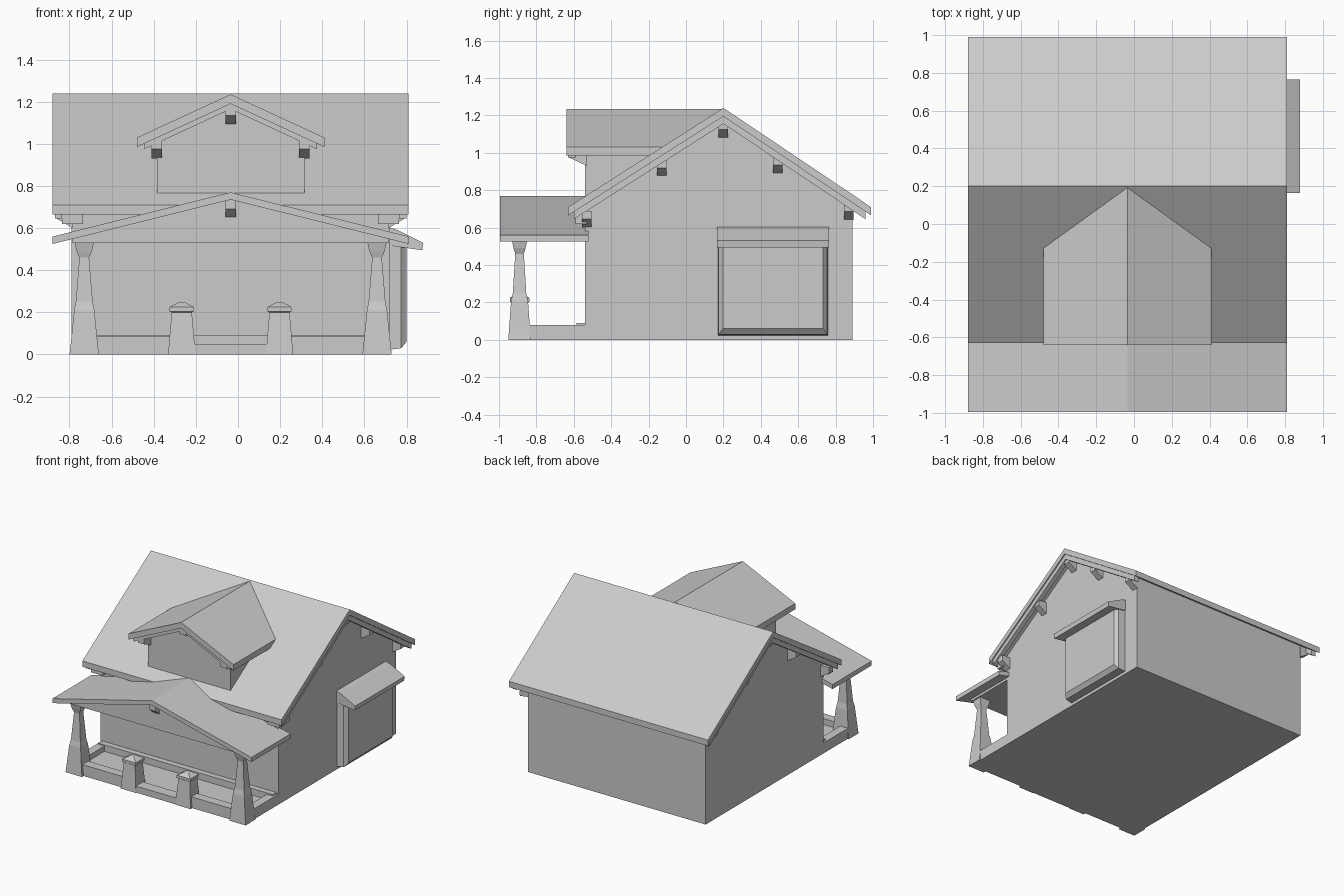
import bpy, bmesh

if "Cube" in bpy.data.objects:
    bpy.data.objects.remove(bpy.data.objects["Cube"])

CX = -0.035  # symmetry line of house, dormer and porch


def finish(name, bm):
    bmesh.ops.recalc_face_normals(bm, faces=bm.faces)
    me = bpy.data.meshes.new(name)
    bm.to_mesh(me)
    bm.free()
    ob = bpy.data.objects.new(name, me)
    bpy.context.collection.objects.link(ob)
    return ob


def bridge(name, rings):
    """Closed solid through a list of equal-length point rings."""
    bm = bmesh.new()
    vs = [[bm.verts.new(p) for p in r] for r in rings]
    for a, b in zip(vs, vs[1:]):
        n = len(a)
        for i in range(n):
            j = (i + 1) % n
            bm.faces.new((a[i], a[j], b[j], b[i]))
    caps = [bm.faces.new(vs[0][::-1]), bm.faces.new(vs[-1])]
    bmesh.ops.triangulate(bm, faces=[f for f in caps if len(f.verts) > 4])
    return finish(name, bm)


def prism(name, axis, pts, a, b):
    """Extrude a profile; 'x' uses (y, z) points, 'y' uses (x, z) points."""
    if axis == 'x':
        return bridge(name, [[(k, p, q) for p, q in pts] for k in (a, b)])
    return bridge(name, [[(p, k, q) for p, q in pts] for k in (a, b)])


def box(name, x0, x1, y0, y1, z0, z1):
    return prism(name, 'x', [(y0, z0), (y1, z0), (y1, z1), (y0, z1)], x0, x1)


def post(name, x, y, sections):
    """Square tapered post from (z, half x, half y) sections."""
    return bridge(name, [[(x - a, y - b, z), (x + a, y - b, z),
                          (x + a, y + b, z), (x - a, y + b, z)]
                         for z, a, b in sections])


def gable(name, axis, left, ridge, right, drop, a, b, lower=0.0):
    """Chevron roof slab; lower shifts it down for trim boards."""
    top = [(p, z - lower) for p, z in (left, ridge, right)]
    return prism(name, axis, top + [(p, z - drop) for p, z in top[::-1]], a, b)


# Main body with gable ends
prism("house_body", 'x', [(-0.54, 0), (0.89, 0), (0.89, 0.74), (0.2, 1.19),
                          (-0.54, 0.72)], CX - 0.755, CX + 0.755)

# Main roof
F, R, B = (-0.63, 0.71), (0.2, 1.24), (0.99, 0.71)
gable("main_roof", 'x', F, R, B, 0.045, CX - 0.845, CX + 0.845)

# Rake boards and brackets on both gable ends
for s, side in ((-1, "left"), (1, "right")):
    gable(side + "_rake_board", 'x', (-0.6, 0.73), R, (0.96, 0.73), 0.045,
          CX + s * 0.80, CX + s * 0.835, lower=0.04)
    for y, z in ((-0.53, 0.69), (-0.13, 0.965), (0.2, 1.17), (0.49, 0.98),
                 (0.87, 0.73)):
        prism(side + "_rake_bracket", 'y',
              [(CX + s * 0.75, z), (CX + s * 0.825, z),
               (CX + s * 0.825, z - 0.045), (CX + s * 0.75, z - 0.09)],
              y - 0.025, y + 0.025)
    # Eave returns at the front corners
    box(side + "_eave_return", CX + s * 0.70, CX + s * 0.80, -0.59, -0.53,
        0.62, 0.70)

# Dormer
prism("dormer_body", 'y', [(CX - 0.35, 0.74), (CX + 0.35, 0.74),
                           (CX + 0.35, 1.05), (CX, 1.2), (CX - 0.35, 1.05)],
      -0.54, 0.15)
gable("dormer_roof", 'y', (CX - 0.445, 1.03), (CX, 1.235), (CX + 0.445, 1.03),
      0.045, -0.64, 0.19)
gable("dormer_rake_board", 'y', (CX - 0.41, 1.045), (CX, 1.235),
      (CX + 0.41, 1.045), 0.03, -0.63, -0.59, lower=0.04)

# Porch roof with closed gable front
gable("porch_roof", 'y', (CX - 0.845, 0.56), (CX, 0.77), (CX + 0.845, 0.56),
      0.035, -0.995, -0.52)
prism("porch_gable", 'y', [(CX - 0.75, 0.53), (CX + 0.75, 0.53),
                           (CX + 0.75, 0.56), (CX, 0.745), (CX - 0.75, 0.56)],
      -0.94, -0.53)

# Ridge and eave brackets on the dormer and porch
for x, y0, y1, z, name in ((CX, -0.625, -0.53, 1.18, "dormer_bracket"),
                           (CX - 0.35, -0.625, -0.53, 1.02, "dormer_bracket"),
                           (CX + 0.35, -0.625, -0.53, 1.02, "dormer_bracket"),
                           (CX, -0.985, -0.93, 0.735, "porch_bracket")):
    prism(name, 'x', [(y0, z), (y1, z), (y1, z - 0.09), (y0, z - 0.045)],
          x - 0.025, x + 0.025)

# Porch floor with low surrounding walls and entry step
box("porch_floor", CX - 0.755, CX + 0.755, -0.93, -0.53, 0, 0.04)
box("porch_back_ledge", CX - 0.74, CX + 0.74, -0.585, -0.53, 0, 0.09)
box("porch_step", CX - 0.2, CX + 0.2, -0.945, -0.86, 0, 0.05)
for s, side in ((-1, "left"), (1, "right")):
    box(side + "_porch_front_wall", CX + s * 0.23, CX + s * 0.70,
        -0.93, -0.86, 0, 0.085)
    box(side + "_porch_side_wall", CX + s * 0.755, CX + s * 0.69,
        -0.89, -0.53, 0, 0.08)
    # Corner columns on flared bases
    post(side + "_porch_column", CX + s * 0.695, -0.89,
         [(0, 0.07, 0.06), (0.03, 0.066, 0.058), (0.21, 0.048, 0.045),
          (0.25, 0.04, 0.036), (0.46, 0.023, 0.023), (0.49, 0.036, 0.032),
          (0.55, 0.05, 0.045)])
    # Entry pedestals with pyramid caps
    post(side + "_entry_pedestal", CX + s * 0.232, -0.89,
         [(0, 0.065, 0.06), (0.2, 0.048, 0.045), (0.205, 0.058, 0.052),
          (0.225, 0.058, 0.052), (0.248, 0.015, 0.015)])

# Side bay with sloped awning on the right wall
bridge("side_bay", [[(x, 0.465 - h, z0), (x, 0.465 + h, z0),
                     (x, 0.465 + h, 0.56), (x, 0.465 - h, 0.56)]
                    for x, h, z0 in ((0.70, 0.295, 0.02), (0.775, 0.29, 0.03),
                                     (0.80, 0.268, 0.06))])
prism("side_bay_awning", 'y', [(0.70, 0.61), (0.76, 0.59), (0.88, 0.53),
                               (0.875, 0.495), (0.70, 0.52)], 0.165, 0.765)
